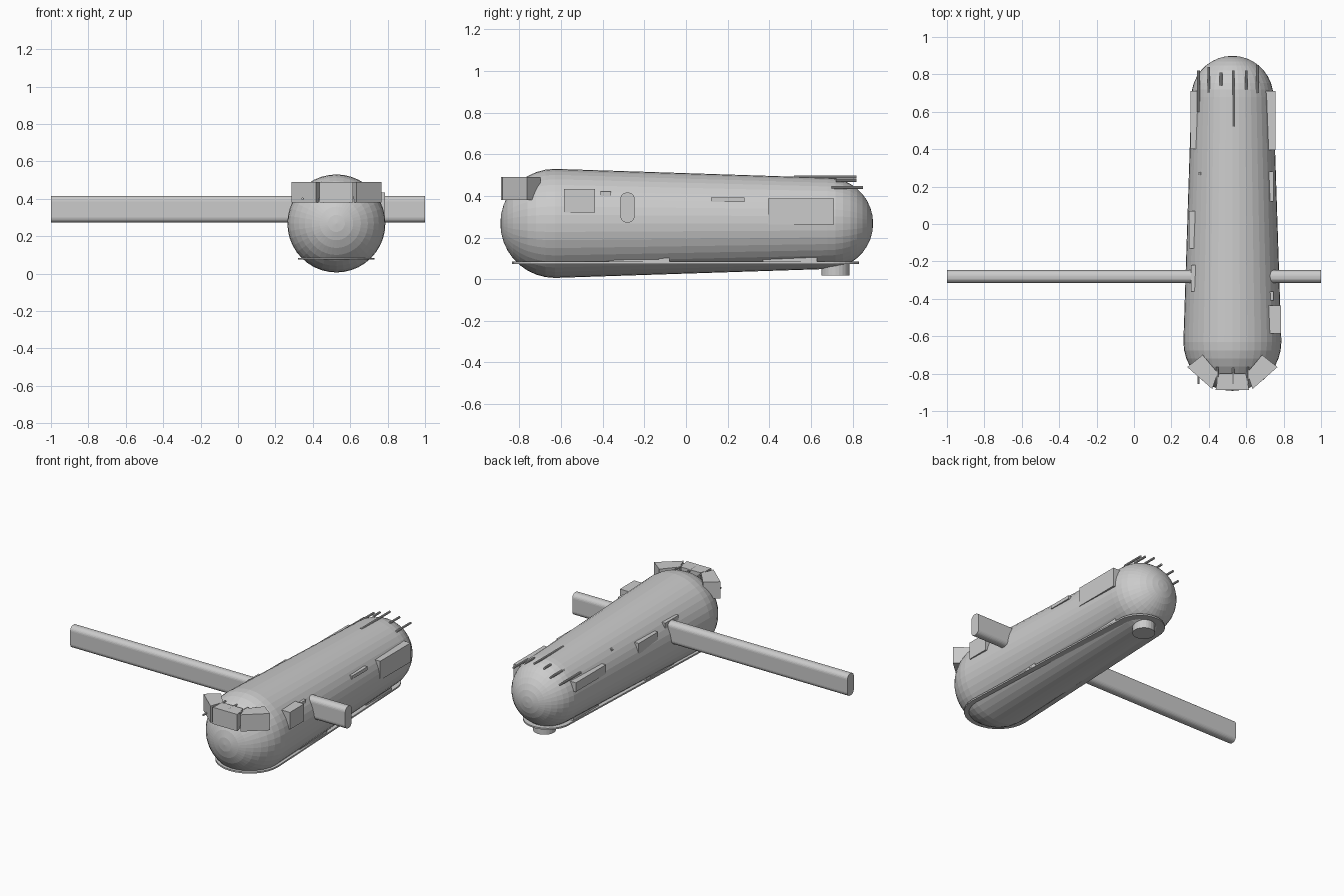
import bpy, bmesh, math
from mathutils import Vector

if "Cube" in bpy.data.objects:
    bpy.data.objects.remove(bpy.data.objects["Cube"])

CX, CZ = 0.526, 0.268          # hull axis
Y0, R0, Y1, R1 = -0.63, 0.262, 0.68, 0.219


def radius(y):
    return R0 + (R1 - R0) * (y - Y0) / (Y1 - Y0)


def finish(name, bm):
    bmesh.ops.recalc_face_normals(bm, faces=bm.faces)
    me = bpy.data.meshes.new(name)
    bm.to_mesh(me)
    bm.free()
    ob = bpy.data.objects.new(name, me)
    bpy.context.collection.objects.link(ob)
    return ob


def prism(name, pts, depth):
    """Extrude a closed 3D outline along a vector."""
    bm = bmesh.new()
    f = bm.faces.new([bm.verts.new(p) for p in pts])
    r = bmesh.ops.extrude_face_region(bm, geom=[f])
    moved = [v for v in r["geom"] if isinstance(v, bmesh.types.BMVert)]
    bmesh.ops.translate(bm, verts=moved, vec=Vector(depth))
    # the source face stays as the end cap
    if not f.is_valid or f not in bm.faces[:]:
        bmesh.ops.holes_fill(bm, edges=bm.edges)
    return finish(name, bm)


def box(name, x, y, z):
    return prism(name, [(x[0], y[0], z[0]), (x[1], y[0], z[0]),
                        (x[1], y[1], z[0]), (x[0], y[1], z[0])], (0, 0, z[1] - z[0]))


def rounded_side(name, x, y, z, r, n=6):
    """Rounded rectangle in the y-z plane extruded along x."""
    pts = []
    for k, (cy, cz) in enumerate([(y[1] - r, z[1] - r), (y[0] + r, z[1] - r),
                                  (y[0] + r, z[0] + r), (y[1] - r, z[0] + r)]):
        for i in range(n + 1):
            a = math.pi / 2 * (k + i / n)
            pts.append((x[0], cy + r * math.cos(a), cz + r * math.sin(a)))
    return prism(name, pts, (x[1] - x[0], 0, 0))


def rod(name, x, y, z, r=0.006):
    pts = [(x + r * math.cos(i * math.pi / 4), y[0], z + r * math.sin(i * math.pi / 4))
           for i in range(8)]
    return prism(name, pts, (0, y[1] - y[0], 0))


# Tapered hull with hemispherical ends
SEG, CAP = 40, 9
prof = [(Y0 - R0 * math.cos(math.pi / 2 * i / CAP), R0 * math.sin(math.pi / 2 * i / CAP))
        for i in range(1, CAP + 1)]
prof += [(Y1 + R1 * math.sin(math.pi / 2 * i / CAP), R1 * math.cos(math.pi / 2 * i / CAP))
         for i in range(CAP)]
bm = bmesh.new()
rings = [[bm.verts.new((CX + r * math.cos(2 * math.pi * j / SEG), y,
                        CZ + r * math.sin(2 * math.pi * j / SEG))) for j in range(SEG)]
         for y, r in prof]
front = bm.verts.new((CX, Y0 - R0, CZ))
back = bm.verts.new((CX, Y1 + R1, CZ))
for j in range(SEG):
    k = (j + 1) % SEG
    for a, b in zip(rings, rings[1:]):
        bm.faces.new((a[j], a[k], b[k], b[j]))
    bm.faces.new((front, rings[0][k], rings[0][j]))
    bm.faces.new((back, rings[-1][j], rings[-1][k]))
finish("hull", bm)

# Crossbar through the hull and its left collar
rounded_side("crossbar", (-1, 1), (-0.315, -0.247), (0.272, 0.416), 0.03)
box("crossbar_collar", (0.305, 0.36), (-0.36, -0.22), (0.36, 0.42))

# Three visor blocks around the nose
visor = [(0.436, -0.888), (0.616, -0.888), (0.598, -0.80), (0.454, -0.80)]
side = [(0.634, -0.882), (0.767, -0.765), (0.685, -0.70), (0.605, -0.795)]
prism("visor_middle", [(x, y, 0.38) for x, y in visor], (0, 0, 0.11))
for tag, s in (("right", 1), ("left", -1)):
    prism("visor_" + tag, [(CX + s * (x - CX), y, 0.38) for x, y in side], (0, 0, 0.11))

# Nose rods
for i, (x, z) in enumerate([(0.345, 0.40), (0.445, 0.485), (0.53, 0.485), (0.61, 0.485)]):
    rod(f"nose_rod_{i}", x, (-0.855, -0.765), z)

# Tail rods
tail = [(0.345, 0.60, 0.82, 0.40), (0.40, 0.70, 0.84, 0.44), (0.465, 0.74, 0.81, 0.473),
        (0.53, 0.52, 0.82, 0.49), (0.60, 0.72, 0.82, 0.473), (0.66, 0.70, 0.85, 0.44)]
for i, (x, a, b, z) in enumerate(tail):
    rod(f"tail_rod_{i}", x, (a, b), z, 0.007)

# Side boxes and panels
box("front_side_box", (0.69, 0.787), (-0.585, -0.437), (0.32, 0.433))
box("small_side_tab", (0.70, 0.747), (-0.41, -0.36), (0.40, 0.42))
box("side_strip", (0.70, 0.745), (0.12, 0.28), (0.37, 0.392))
box("rear_box_right", (0.69, 0.757), (0.395, 0.712), (0.262, 0.387))
box("rear_box_left", (0.302, 0.36), (0.40, 0.712), (0.325, 0.385))
box("left_panel", (0.295, 0.35), (-0.13, 0.07), (0.33, 0.40))
rod("left_button", 0.355, (0.262, 0.278), 0.42, 0.01)

# Keel flange: rounded outline following the belly
pts = []
N = 16
for i in range(N + 1):
    a = math.pi + math.pi * i / N
    pts.append((CX + 0.205 * math.cos(a), -0.63 + 0.205 * math.sin(a), 0.074))
for i in range(N + 1):
    a = math.pi * i / N
    pts.append((CX + 0.15 * math.cos(a), 0.68 + 0.15 * math.sin(a), 0.074))
prism("keel_flange", pts, (0, 0, 0.01))

# Blocks resting on the flange, both sides
for tag, s in (("right", 1), ("left", -1)):
    for i, (a, b, top) in enumerate([(0.37, 0.63, 0.105), (-0.37, -0.13, 0.095),
                                     (-0.13, -0.08, 0.115)]):
        w = 0.205 - 0.055 * (b + 0.63) / 1.31
        xs = sorted((CX + s * (w - 0.06), CX + s * (w - 0.004)))
        box(f"keel_block_{tag}_{i}", xs, (a, b), (0.08, top))

# Round foot under the tail
pts = [(CX + 0.068 * math.cos(2 * math.pi * i / 24), 0.718 + 0.068 * math.sin(2 * math.pi * i / 24),
        0.018) for i in range(24)]
prism("tail_foot", pts, (0, 0, 0.06))
